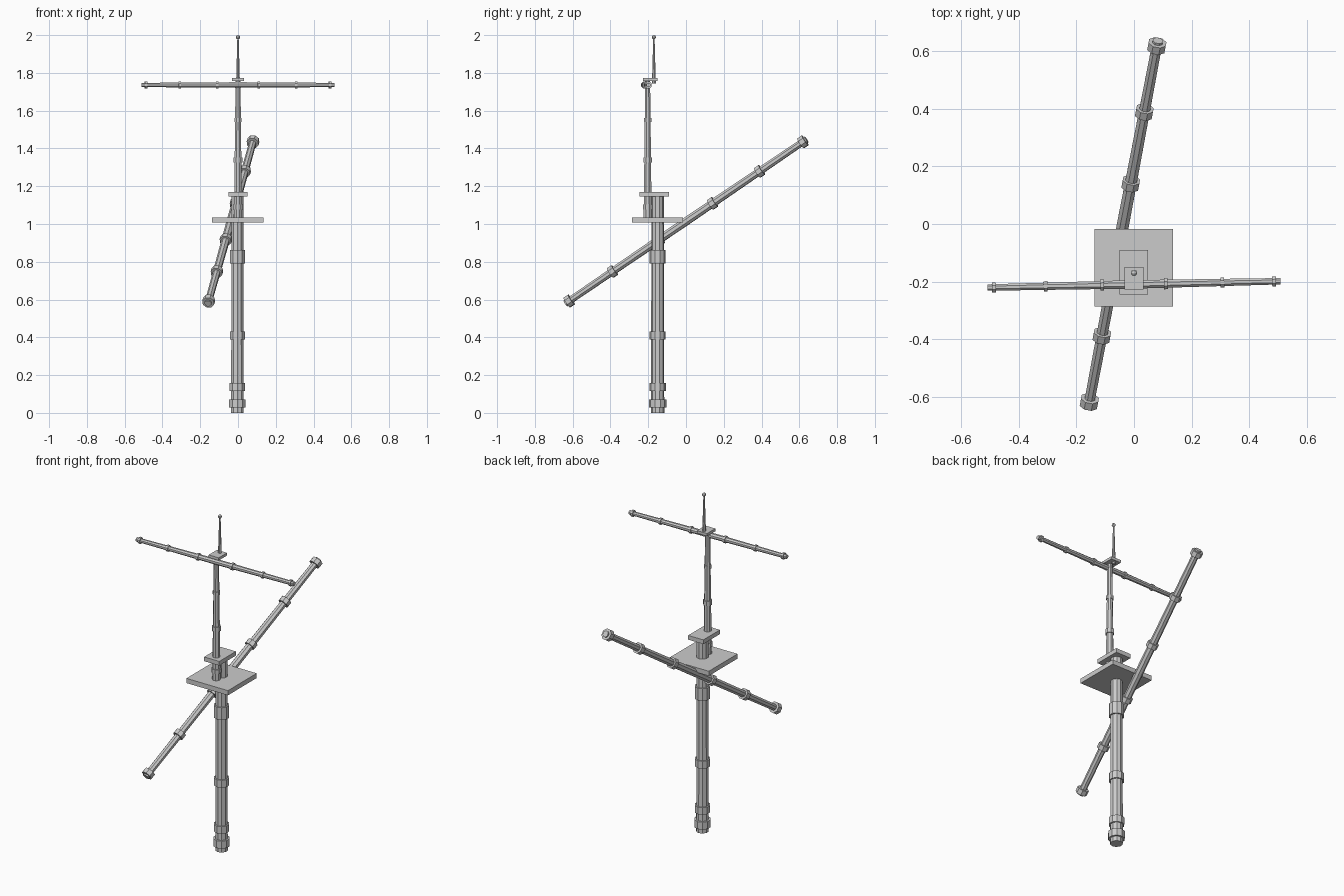
import bpy, math
from mathutils import Vector

if "Cube" in bpy.data.objects:
    bpy.data.objects.remove(bpy.data.objects["Cube"])


def link(name, verts, faces):
    me = bpy.data.meshes.new(name)
    me.from_pydata(verts, [], faces)
    me.update()
    ob = bpy.data.objects.new(name, me)
    bpy.context.collection.objects.link(ob)
    return ob


def rod(name, p0, p1, r0, r1, sides=8):
    """Faceted, optionally tapered rod between two points."""
    p0, p1 = Vector(p0), Vector(p1)
    q = (p1 - p0).to_track_quat('Z', 'Y')
    verts = []
    for p, r in ((p0, r0), (p1, r1)):
        for i in range(sides):
            a = 2 * math.pi * (i + 0.5) / sides
            verts.append(p + q @ Vector((r * math.cos(a), r * math.sin(a), 0)))
    faces = [(i, (i + 1) % sides, sides + (i + 1) % sides, sides + i) for i in range(sides)]
    faces += [tuple(reversed(range(sides))), tuple(range(sides, 2 * sides))]
    return link(name, verts, faces)


def box(name, lo, hi):
    bpy.ops.mesh.primitive_cube_add(size=1, location=[(a + b) / 2 for a, b in zip(lo, hi)])
    ob = bpy.context.object
    ob.name = name
    ob.scale = [b - a for a, b in zip(lo, hi)]
    return ob


def yard(name, p0, p1, r_mid, r_end, r_band, band_w, stations):
    """Spar tapering to both ends, with bands mirrored about its middle."""
    p0, p1 = Vector(p0), Vector(p1)
    mid, half = (p0 + p1) / 2, (p1 - p0) / 2
    d = half.normalized()
    for s in (-1, 1):
        rod(name + "_arm", mid, mid + s * half, r_mid, r_end)
        for t, k in stations:
            c = mid + s * t * half
            rod(name + "_band", c - d * band_w / 2, c + d * band_w / 2, r_band * k, r_band * k)


# Lower mast and its bands
MX, MY = -0.003, -0.15
rod("lower_mast", (MX, MY, 0), (MX, MY, 1.15), 0.035, 0.033, 10)
for z0, z1, r in ((0.028, 0.072, 0.046), (0.115, 0.157, 0.043),
                  (0.388, 0.432, 0.042), (0.79, 0.863, 0.042)):
    rod("lower_mast_band", (MX, MY, z0), (MX, MY, z1), r, r, 10)

# Platform and mast cap
box("platform", (-0.138, -0.287, 1.007), (0.135, -0.017, 1.035))
box("mast_cap", (-0.051, -0.246, 1.145), (0.049, -0.09, 1.17))

# Upper mast and its bands
UY = -0.203
rod("upper_mast", (0, UY, 1.03), (0, UY, 1.765), 0.023, 0.014)
for z0, z1, r in ((1.078, 1.102, 0.028), (1.325, 1.352, 0.025), (1.54, 1.56, 0.021)):
    rod("upper_mast_band", (0, UY, z0), (0, UY, z1), r, r)

# Top cap, pole and ball
box("top_cap", (-0.033, -0.228, 1.758), (0.033, -0.15, 1.774))
rod("pole", (0, -0.17, 1.745), (0, -0.17, 1.985), 0.011, 0.004)
bpy.ops.mesh.primitive_uv_sphere_add(segments=8, ring_count=6, radius=0.011, location=(0, -0.17, 1.989))
bpy.context.object.name = "pole_ball"

# Level upper yard and slanted lower yard
yard("upper_yard", (-0.51, -0.221, 1.736), (0.51, -0.199, 1.736),
     0.016, 0.012, 0.019, 0.013, ((0.217, 1.1), (0.603, 1.0), (0.955, 1.0)))
yard("lower_yard", (-0.159, -0.638, 0.579), (0.083, 0.638, 1.448),
     0.023, 0.019, 0.032, 0.03, ((0.22, 1.0), (0.61, 1.0), (0.97, 1.03)))
